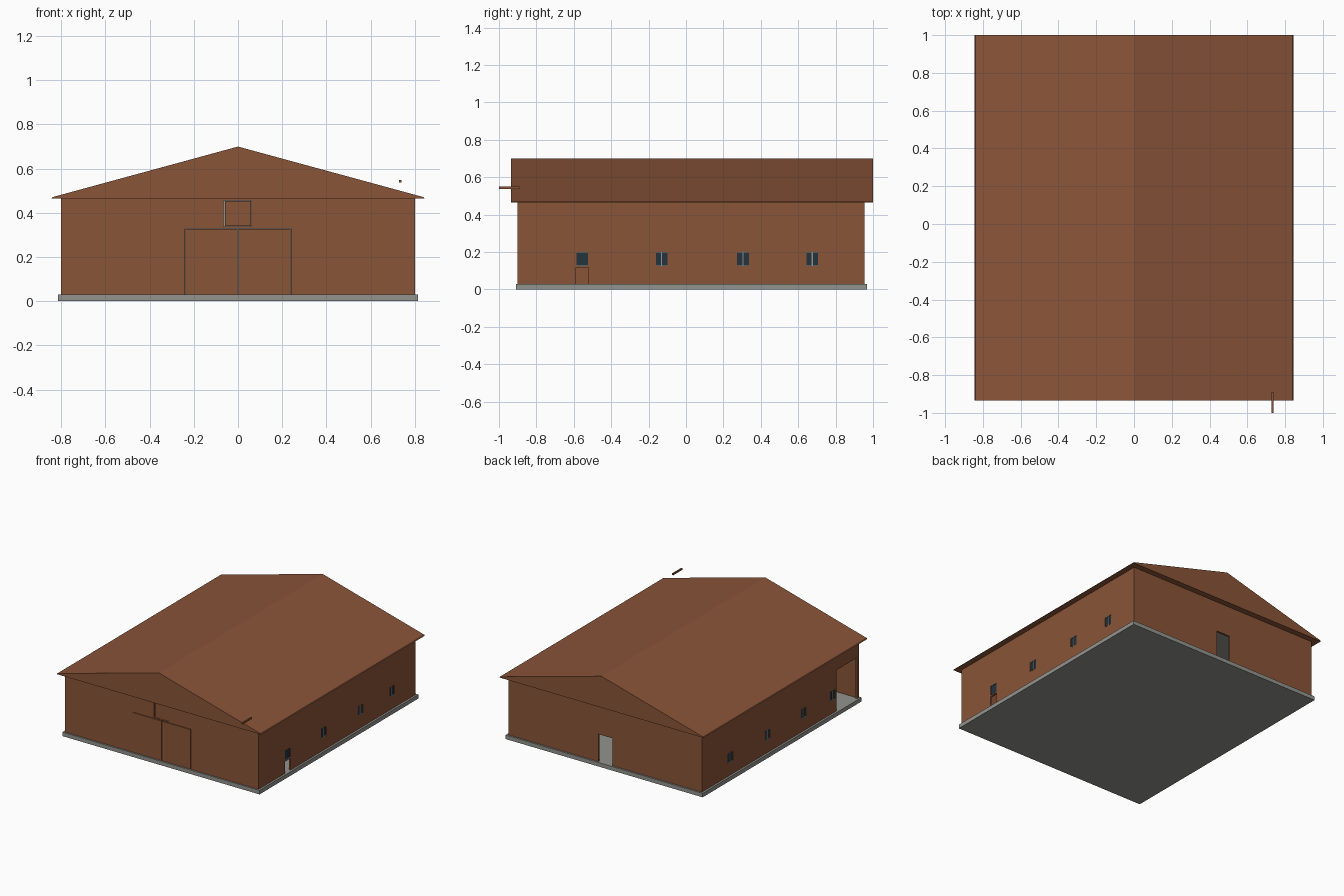
import bpy, bmesh
from mathutils import Matrix, Vector

if "Cube" in bpy.data.objects:
    bpy.data.objects.remove(bpy.data.objects["Cube"])


def material(name, rgb):
    m = bpy.data.materials.new(name)
    m.diffuse_color = (*rgb, 1)
    m.use_nodes = True
    m.node_tree.nodes["Principled BSDF"].inputs["Base Color"].default_value = m.diffuse_color
    return m


BROWN = material("barn_brown", (0.255, 0.09, 0.04))
GREY = material("concrete_grey", (0.29, 0.29, 0.27))
GLASS = material("dark_glass", (0.017, 0.033, 0.046))


def boxes(name, ranges, mat):
    """One object from boxes given as (x0, x1, y0, y1, z0, z1)."""
    bm = bmesh.new()
    for x0, x1, y0, y1, z0, z1 in ranges:
        centre = Vector((x0 + x1, y0 + y1, z0 + z1)) / 2
        size = (x1 - x0, y1 - y0, z1 - z0)
        bmesh.ops.create_cube(bm, size=1, matrix=Matrix.Translation(centre) @ Matrix.Diagonal((*size, 1)))
    me = bpy.data.meshes.new(name)
    bm.to_mesh(me)
    bm.free()
    ob = bpy.data.objects.new(name, me)
    bpy.context.collection.objects.link(ob)
    me.materials.append(mat)
    return ob


def cut(target, cutter):
    mod = target.modifiers.new("cut", "BOOLEAN")
    mod.operation, mod.solver, mod.object = "DIFFERENCE", "EXACT", cutter
    bpy.context.view_layer.objects.active = target
    bpy.ops.object.modifier_apply(modifier=mod.name)
    bpy.data.objects.remove(cutter)


W, YF, YB = 0.80, -0.90, 0.955    # wall faces
T = 0.014                         # wall thickness
FLOOR, EAVE, RIDGE = 0.03, 0.465, 0.70

# Floor slab and hollow walls
boxes("floor_slab", [(-0.815, 0.815, -0.91, 0.967, 0, FLOOR)], GREY)
walls = boxes("walls", [(-W, W, YF, YB, FLOOR, EAVE)], BROWN)
cut(walls, boxes("interior", [(-W + T, W - T, YF + T, YB - T, 0, 0.6)], BROWN))

# Windows along both sides: (side, y)
windows = [(1, y) for y in (-0.555, -0.13, 0.305, 0.675)]
windows += [(-1, y) for y in (-0.59, -0.245, 0.18, 0.62)]
ZW0, ZW1, HW = 0.125, 0.20, 0.031


def side_box(s, a, b, y0, y1, z0, z1):
    """Box between a and b outward from the side wall face."""
    xs = sorted((s * (W + a), s * (W + b)))
    return (*xs, y0, y1, z0, z1)


# Openings in the walls
openings = [side_box(s, -0.04, 0.03, y - HW, y + HW, ZW0, ZW1) for s, y in windows]
openings += [
    side_box(1, -0.04, 0.03, -0.588, -0.522, 0.0, 0.118),     # side door
    side_box(-1, -0.04, 0.03, -0.875, -0.635, 0.0, 0.335),    # large side opening
    (-0.06, 0.055, YB - 0.04, YB + 0.03, 0.0, 0.235),         # back door
    (-0.24, 0.24, YF - 0.03, YF + 0.04, 0.0, 0.33),           # front doors
    (-0.065, 0.06, YF - 0.03, YF + 0.04, 0.338, 0.455),       # loft door
]
cut(walls, boxes("opening_cutters", openings, BROWN))

# Window panes and bars
boxes("window_panes", [side_box(s, -0.010, -0.005, y - HW, y + HW, ZW0, ZW1) for s, y in windows], GLASS)
bars = []
for s, y in windows:
    if (s, y) != windows[0]:
        bars.append(side_box(s, -0.006, 0.0, y - 0.003, y + 0.003, ZW0, ZW1))
    for z in (ZW0, ZW1 - 0.003):
        bars.append(side_box(s, -0.006, 0.001, y - HW, y + HW, z, z + 0.003))
boxes("window_bars", bars, GREY)

# Front double doors and loft door, with a grey backing seen in the gaps
boxes("front_doors", [(-0.238, -0.003, YF, YF + 0.01, FLOOR, 0.326),
                      (0.003, 0.238, YF, YF + 0.01, FLOOR, 0.326)], BROWN)
boxes("loft_door", [(-0.058, 0.058, YF, YF + 0.01, 0.34, 0.453)], BROWN)
boxes("door_backing", [(-0.24, 0.24, YF + 0.011, YF + 0.014, FLOOR, 0.33),
                       (-0.065, 0.06, YF + 0.011, YF + 0.014, 0.338, 0.455)], GREY)

# Loft ceiling inside
boxes("loft_ceiling", [(-W + T, W - T, YF + T, YB - T, EAVE - 0.008, EAVE - 0.002)], GREY)

# Closed gable roof: profile extruded along y
bm = bmesh.new()
profile = [(-0.845, EAVE), (0.845, EAVE), (0.84, EAVE + 0.006), (0, RIDGE), (-0.84, EAVE + 0.006)]
face = bm.faces.new([bm.verts.new((x, -0.935, z)) for x, z in profile])
ext = bmesh.ops.extrude_face_region(bm, geom=[face], use_keep_orig=True)
bmesh.ops.translate(bm, vec=(0, 1.935, 0), verts=[v for v in ext["geom"] if isinstance(v, bmesh.types.BMVert)])
bmesh.ops.recalc_face_normals(bm, faces=bm.faces)
me = bpy.data.meshes.new("gable_roof")
bm.to_mesh(me)
bm.free()
me.materials.append(BROWN)
bpy.context.collection.objects.link(bpy.data.objects.new("gable_roof", me))

# Small hoist beam by the right eave
boxes("hoist_beam", [(0.729, 0.739, -1.0, -0.89, 0.537, 0.549)], BROWN)
